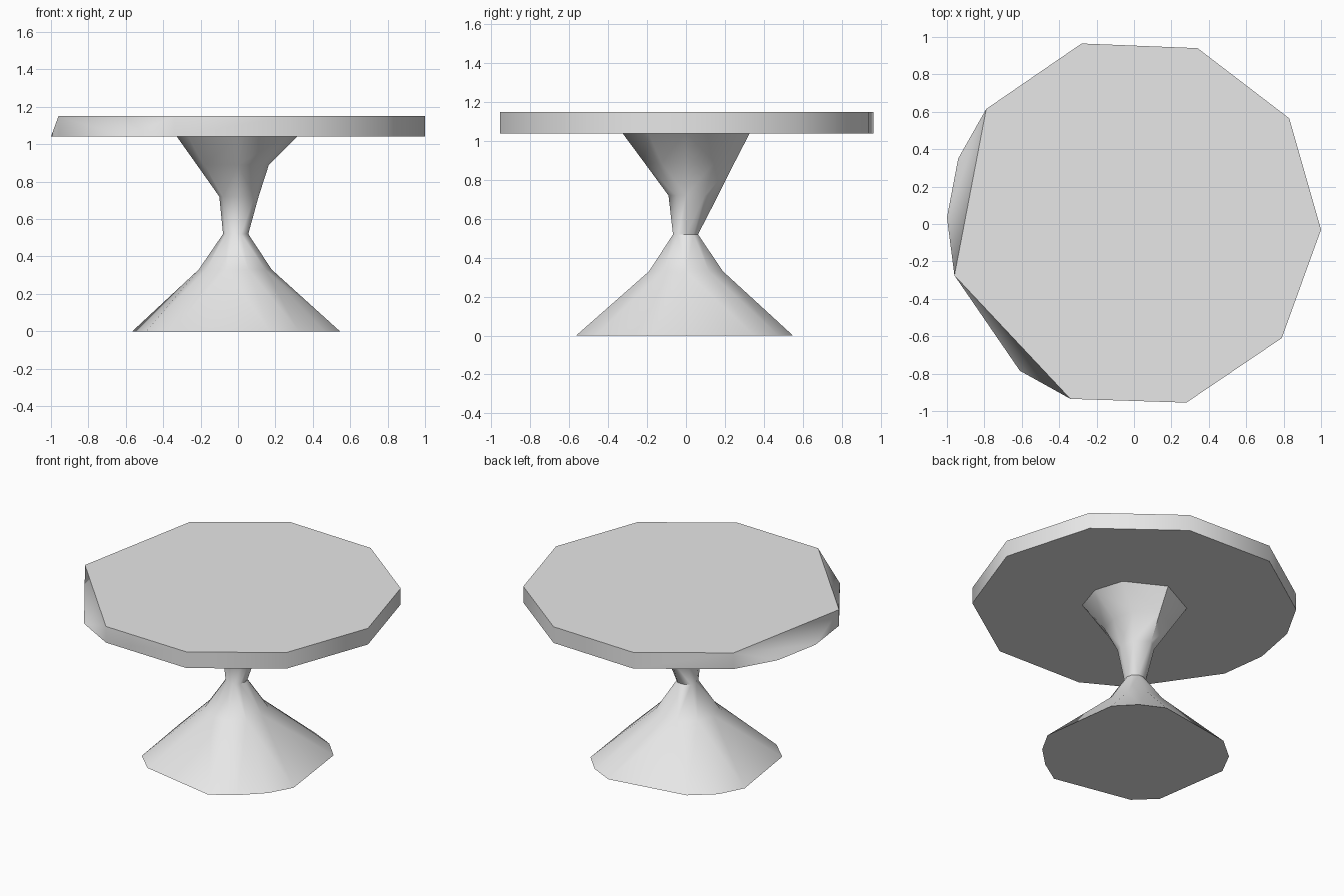
import bpy, bmesh, math

cube = bpy.data.objects.get("Cube")
if cube:
    bpy.data.objects.remove(cube, do_unlink=True)

# One plain grey for the whole table
grey = bpy.data.materials.new("plain_grey")
grey.use_nodes = True
grey.diffuse_color = (0.8, 0.8, 0.8, 1)
grey.node_tree.nodes["Principled BSDF"].inputs["Base Color"].default_value = (0.8, 0.8, 0.8, 1)


def at_height(points, z):
    return [(x, y, z) for x, y in points]


def oval(z, x_min, x_max, y_min, y_max, angles):
    """Ring that spans the given extents, with corners at the given angles."""
    ring = []
    for a in map(math.radians, angles):
        x = math.cos(a) * (x_max if math.cos(a) > 0 else -x_min)
        y = math.sin(a) * (y_max if math.sin(a) > 0 else -y_min)
        ring.append((x, y, z))
    return ring


def stack(name, rings):
    """Join each pair of neighbouring rings with a convex skin."""
    bm = bmesh.new()
    for low, high in zip(rings, rings[1:]):
        verts = [bm.verts.new(p) for p in low + high]
        bmesh.ops.convex_hull(bm, input=verts)
    # Remove the walls left between sections
    inner = [ring[0][2] for ring in rings[1:-1]]
    walls = [f for f in bm.faces
             if any(all(abs(v.co.z - z) < 1e-4 for v in f.verts) for z in inner)]
    bmesh.ops.delete(bm, geom=walls, context='FACES')
    bmesh.ops.delete(bm, geom=[v for v in bm.verts if not v.link_faces], context='VERTS')
    bmesh.ops.remove_doubles(bm, verts=bm.verts[:], dist=1e-4)
    bmesh.ops.dissolve_limit(bm, angle_limit=math.radians(0.5),
                             verts=bm.verts[:], edges=bm.edges[:])
    bmesh.ops.recalc_face_normals(bm, faces=bm.faces[:])
    mesh = bpy.data.meshes.new(name)
    bm.to_mesh(mesh)
    bm.free()
    mesh.materials.append(grey)
    obj = bpy.data.objects.new(name, mesh)
    bpy.context.collection.objects.link(obj)
    bpy.ops.object.select_all(action='DESELECT')
    obj.select_set(True)
    bpy.context.view_layer.objects.active = obj
    bpy.ops.object.shade_smooth_by_angle(angle=math.radians(45))
    return obj


# Tabletop: the lower outline has extra corners, which gives the sloped cuts
top_outline = [(-.28, .965), (.34, .94), (.83, .565), (1, -.03), (.79, -.61),
               (.28, -.955), (-.34, -.935), (-.96, -.275), (-.79, .615)]
extra_corners = [(-.61, -.785), (-1, .035), (-.94, .35)]
stack("tabletop", [at_height(top_outline + extra_corners, 1.04),
                   at_height(top_outline, 1.15)])

# Pedestal: flared foot, narrow waist and flared head
foot_outline = [(-.49, -.335), (-.36, -.46), (.17, -.565), (.325, -.465),
                (.46, -.333), (.545, -.18), (.475, .35), (.355, .475),
                (.2, .55), (-.33, .465), (-.48, .34), (-.565, .175)]
even = range(0, 360, 36)
head = [0, 36, 90, 144, 180, 216, 270, 324]
stack("pedestal", [
    at_height(foot_outline, 0),
    oval(.33, -.21, .18, -.2, .2, even),
    oval(.52, -.08, .055, -.07, .065, even),
    oval(.72, -.1, .11, -.09, .165, head),
    oval(.89, -.22, .165, -.215, .25, head),
    oval(1.045, -.33, .32, -.33, .33, head),
])
